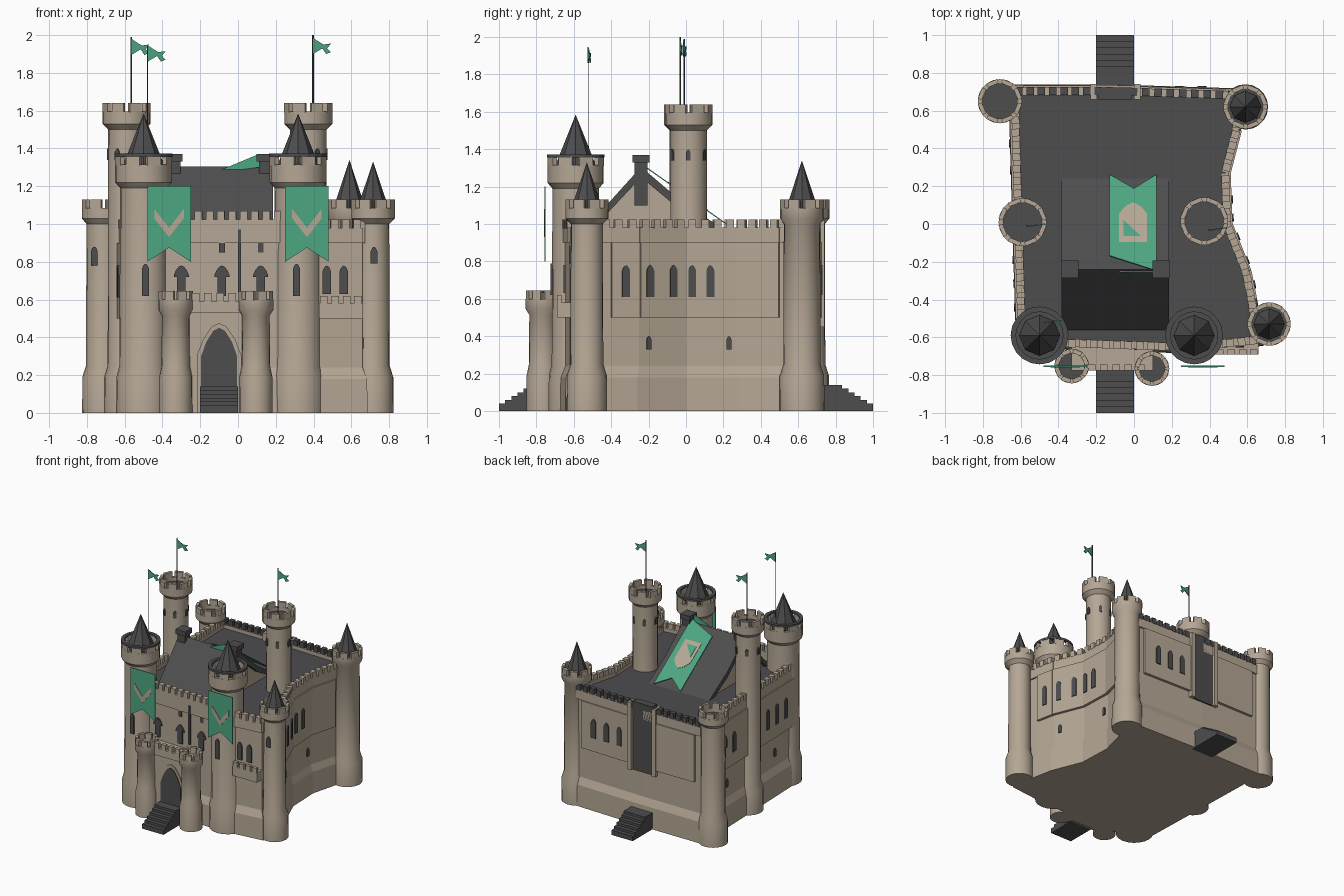
import bpy, bmesh, math
from mathutils import Matrix, Vector

if "Cube" in bpy.data.objects:
    bpy.data.objects.remove(bpy.data.objects["Cube"])

def material(name, rgb):
    m = bpy.data.materials.new(name)
    m.diffuse_color = (*rgb, 1)
    m.use_nodes = True
    m.node_tree.nodes["Principled BSDF"].inputs["Base Color"].default_value = m.diffuse_color
    return m

STONE = material("sandstone", (0.46, 0.385, 0.30))
SLATE = material("dark_slate", (0.075, 0.075, 0.078))
GREEN = material("banner_green", (0.075, 0.38, 0.22))

def finish(bm, name, mats, smooth=False):
    bmesh.ops.recalc_face_normals(bm, faces=bm.faces)
    me = bpy.data.meshes.new(name)
    bm.to_mesh(me)
    bm.free()
    ob = bpy.data.objects.new(name, me)
    bpy.context.collection.objects.link(ob)
    for m in mats:
        me.materials.append(m)
    if smooth:
        bpy.ops.object.select_all(action='DESELECT')
        ob.select_set(True)
        bpy.context.view_layer.objects.active = ob
        bpy.ops.object.shade_smooth_by_angle(angle=math.radians(35))
    return ob

def frame(x, y, z, deg):
    """Local x = along wall, local y = up, local z = outward at angle deg."""
    a = math.radians(deg)
    c, s = math.cos(a), math.sin(a)
    return Matrix(((-s, 0, c, x), (c, 0, s, y), (0, 1, 0, z), (0, 0, 0, 1)))

def prism(name, pts, mtx, depth, mat):
    bm = bmesh.new()
    f = bm.faces.new([bm.verts.new((p[0], p[1], 0)) for p in pts])
    ext = bmesh.ops.extrude_face_region(bm, geom=[f])
    for v in ext['geom']:
        if isinstance(v, bmesh.types.BMVert):
            v.co.z += depth
    bm.transform(mtx)
    return finish(bm, name, [mat])

def add_box(bm, mtx, lo, hi):
    size = [h - l for l, h in zip(lo, hi)]
    mid = [(h + l) / 2 for l, h in zip(lo, hi)]
    bmesh.ops.create_cube(bm, size=1, matrix=mtx @ Matrix.Translation(mid) @ Matrix.Diagonal((*size, 1)))

def box(name, lo, hi, mat):
    bm = bmesh.new()
    add_box(bm, Matrix(), lo, hi)
    return finish(bm, name, [mat])

def lathe(bm, profile, x, y, n):
    rings = []
    for r, z in profile:
        count = n if r > 0 else 1
        rings.append([bm.verts.new((x + r * math.cos(2 * math.pi * i / n),
                                    y + r * math.sin(2 * math.pi * i / n), z)) for i in range(count)])
    for a, b in zip(rings, rings[1:]):
        for i in range(n):
            j = (i + 1) % n
            q = [a[i % len(a)], a[j % len(a)], b[j % len(b)], b[i % len(b)]]
            bm.faces.new(list(dict.fromkeys(q)))

def arch(w, h, rise):
    """Pointed arch outline, base at v = 0."""
    return [(-w/2, 0), (w/2, 0), (w/2, h - rise), (w*0.36, h - rise*0.5), (w*0.16, h - rise*0.1),
            (0, h), (-w*0.16, h - rise*0.1), (-w*0.36, h - rise*0.5), (-w/2, h - rise)]

def window(x, y, z, deg, w=0.035, h=0.1):
    prism("window", arch(w, h, w * 0.7), frame(x, y, z, deg), 0.009, SLATE)

# ---------- towers ----------
def tower(name, x, y, r, base, crown, top, crown_h, cone=None):
    rim = top - 0.045
    bm = bmesh.new()
    lathe(bm, [(0, 0), (base, 0), (base * 0.99, 0.19), (r, 0.25), (r * 0.97, top - crown_h - 0.03),
               (crown, top - crown_h), (crown, rim), (crown - 0.025, rim),
               (crown - 0.025, rim - 0.03), (0, rim - 0.03)], x, y, 20)
    for f in bm.faces:   # tower floor is slate
        if f.calc_center_median().z < rim - 0.029 and all(abs(v.co.z - rim + 0.03) < 1e-4 for v in f.verts):
            f.material_index = 1
    finish(bm, name, [STONE, SLATE], True)
    bm = bmesh.new()
    w = crown * 0.26
    for i in range(8):
        add_box(bm, frame(x, y, rim, i * 45 + 22.5), (-w, -0.005, crown - 0.026), (w, 0.045, crown - 0.003))
    finish(bm, name + "_merlons", [STONE])
    if cone:
        bm = bmesh.new()
        cr = crown * 0.72
        lathe(bm, [(0, rim - 0.035), (cr, rim - 0.035), (cr, rim), (0, cone)], x, y, 8)
        finish(bm, name + "_cone_roof", [SLATE])

tower("back_left_tower", -0.71, 0.65, 0.095, 0.115, 0.117, 1.13, 0.10)
tower("back_right_tower", 0.59, 0.62, 0.10, 0.12, 0.117, 1.13, 0.10, 1.34)
tower("far_right_tower", 0.715, -0.53, 0.088, 0.108, 0.115, 1.13, 0.10, 1.33)
tower("left_keep_tower", -0.59, 0.01, 0.10, 0.12, 0.127, 1.64, 0.11)
tower("right_keep_tower", 0.372, 0.015, 0.10, 0.12, 0.127, 1.64, 0.11)
for nm, tx in (("front_left_tower", -0.50), ("front_right_tower", 0.318)):
    tower(nm, tx, -0.59, 0.128, 0.145, 0.15, 1.36, 0.14, 1.585)
    bm = bmesh.new()   # dark rim over the merlons
    lathe(bm, [(0.153, 1.355), (0.153, 1.372), (0.125, 1.372), (0.125, 1.355), (0.153, 1.355)], tx, -0.59, 20)
    bmesh.ops.remove_doubles(bm, verts=bm.verts, dist=1e-5)
    finish(bm, nm + "_rim", [SLATE])
tower("gate_left_tower", -0.33, -0.752, 0.075, 0.088, 0.092, 0.645, 0.10)
tower("gate_right_tower", 0.095, -0.765, 0.075, 0.088, 0.092, 0.645, 0.10)

# ---------- keep body ----------
OUT = [(-0.60, -0.63), (0.30, -0.66), (0.66, -0.62), (0.63, -0.40), (0.60, -0.25), (0.50, 0.0),
       (0.49, 0.27), (0.55, 0.50), (0.55, 0.69), (-0.10, 0.71), (-0.64, 0.71), (-0.62, 0.0)]
bm = bmesh.new()
levels = [(1.04, 0), (1.035, 0.18), (1.0, 0.24), (1.0, 0.95)]
rings = [[bm.verts.new((x * s, y * s, z)) for x, y in OUT] for s, z in levels]
for a, b in zip(rings, rings[1:]):
    for i in range(len(OUT)):
        j = (i + 1) % len(OUT)
        bm.faces.new((a[i], a[j], b[j], b[i]))
bm.faces.new(rings[0][::-1])
bm.faces.new(rings[-1]).material_index = 1
finish(bm, "keep_body", [STONE, SLATE])

def wall(i, t, z, out=0.0):
    """Frame and length for wall segment i at fraction t."""
    p, q = Vector(OUT[i]), Vector(OUT[(i + 1) % len(OUT)])
    d = q - p
    deg = math.degrees(math.atan2(-d.x, d.y))
    n = Vector((d.y, -d.x)).normalized()
    c = p.lerp(q, t) + n * out
    return (c.x, c.y, z, deg), d.length

# Parapets and merlons along every wall; the rear merlons are slate
for i in range(len(OUT)):
    args, length = wall(i, 0, 0.0)
    m = frame(*args)
    z = 1.025 if i == 0 else 0.98
    bm, bm2 = bmesh.new(), bmesh.new()
    add_box(bm, m, (0, 0.90, -0.03), (length, z, 0.012))
    n = max(2, round(length / 0.062))
    for k in range(n):
        u = (k + 0.5) * length / n
        add_box(bm2, m, (u - 0.02, z - 0.005, -0.028), (u + 0.02, z + 0.045, 0.014))
    finish(bm, "parapet", [STONE])
    finish(bm2, "parapet_merlons", [SLATE if i in (8, 9) else STONE])

# Overhanging upper wall panels on the right, back and left
bm = bmesh.new()
for i, t0, t1 in ((3, 0, 1), (4, 0, 1), (5, 0, 1), (6, 0, 1), (8, 0.1, 0.84), (9, 0.18, 0.9), (10, 0.1, 0.9), (11, 0.1, 0.9)):
    args, length = wall(i, 0, 0)
    add_box(bm, frame(*args), (t0 * length, 0.50, -0.02), (t1 * length, 0.90, 0.022))
finish(bm, "upper_wall_panels", [STONE])

# Right and left wall windows
for i, t in ((3, 0.5), (4, 0.2), (4, 0.7), (5, 0.12), (5, 0.48), (10, 0.2), (10, 0.4), (10, 0.6), (11, 0.3), (11, 0.5), (11, 0.7)):
    window(*wall(i, t, 0.61, 0.02)[0], 0.042, 0.17)
for i, t in ((4, 0.2), (5, 0.85), (10, 0.5), (11, 0.5)):
    window(*wall(i, t, 0.33)[0], 0.025, 0.07)
# Back wall windows and tall slate slot above the rear stairs
for x in (-0.52, -0.42, -0.32, 0.12, 0.24, 0.36):
    window(x, 0.722, 0.62, 90, 0.045, 0.16)
box("rear_slot", (-0.19, 0.66, 0.45), (-0.01, 0.722, 1.03), SLATE)
for x in (-0.23, 0.0):
    box("rear_slot_post", (x, 0.66, 0.45), (x + 0.035, 0.74, 1.02), STONE)

# Front windows
for x in (-0.30, -0.085, 0.12):
    y = -0.639 - (x + 0.6) * 0.0333 + 0.006
    window(x, y, 0.62, -90, 0.045, 0.15)
    prism("window_hood", arch(0.08, 0.06, 0.05), frame(x, y, 0.72, -90), 0.008, SLATE)
for x in (-0.085, 0.12):
    window(x, -0.648, 0.85, -90, 0.03, 0.07)
for x in (0.47, 0.56):
    window(x, -0.645, 0.63, -90, 0.045, 0.15)
for x, y, z, h in ((-0.49, -0.715, 0.62, 0.17), (0.31, -0.715, 0.62, 0.17), (0.72, -0.616, 0.79, 0.09),
                   (-0.76, 0.565, 0.78, 0.1), (0.65, -0.592, 0.34, 0.07)):
    window(x, y, z, -90, 0.035, h)
# Keep tower slits
for tx in (-0.59, 0.372):
    for deg in range(0, 360, 60):
        a = math.radians(deg)
        window(tx + 0.094 * math.cos(a), 0.012 + 0.094 * math.sin(a), 1.34, deg, 0.026, 0.06)
box("front_drain", (0.0, -0.668, 0.64), (0.016, -0.64, 0.97), SLATE)

# Low battlemented bay at front right
bm = bmesh.new()
add_box(bm, Matrix(), (0.43, -0.69, 0.50), (0.66, -0.60, 0.58))
for k in range(4):
    add_box(bm, Matrix(), (0.435 + k * 0.06, -0.69, 0.575), (0.475 + k * 0.06, -0.665, 0.62))
finish(bm, "front_bay", [STONE])

# ---------- gatehouse ----------
bm = bmesh.new()
add_box(bm, Matrix(), (-0.33, -0.75, 0), (0.10, -0.60, 0.54))
add_box(bm, Matrix(), (-0.33, -0.775, 0.53), (0.10, -0.60, 0.59))
for k in range(5):
    add_box(bm, Matrix(), (-0.245 + k * 0.065, -0.775, 0.585), (-0.205 + k * 0.065, -0.745, 0.635))
finish(bm, "gatehouse", [STONE])
outer, inner = arch(0.235, 0.475, 0.17), arch(0.19, 0.45, 0.15)
prism("gate_surround", outer, frame(-0.10, -0.75, 0, -90), 0.008, STONE)
prism("gate_door", inner, frame(-0.10, -0.757, 0, -90), 0.006, SLATE)

# Stairs at front and rear
for side, y_in in ((-1, 0.74), (1, 0.70)):
    bm = bmesh.new()
    for k in range(6):
        y_out = 1.0 - k * 0.033
        add_box(bm, Matrix(), (-0.2, min(side * y_in, side * y_out), 0),
                (0.0, max(side * y_in, side * y_out), 0.04 + k * 0.02))
    finish(bm, "front_stairs" if side < 0 else "rear_stairs", [SLATE])

# ---------- great hall roof ----------
prism("hall_gable", [(-0.53, 0.94), (0.19, 0.94), (0.0, 1.06), (-0.24, 1.27)], frame(-0.36, 0, 0, 0), 0.52, STONE)
prism("hall_roof", [(-0.57, 0.94), (-0.53, 0.94), (-0.24, 1.25), (0.0, 1.05), (0.19, 0.94), (0.24, 0.95),
                    (0.0, 1.10), (-0.24, 1.305)], frame(-0.385, 0, 0, 0), 0.57, SLATE)
for x in (-0.34, 0.145):
    box("chimney", (x - 0.035, -0.275, 1.1), (x + 0.035, -0.205, 1.34), SLATE)
    box("chimney_cap", (x - 0.046, -0.286, 1.33), (x + 0.046, -0.194, 1.37), SLATE)

# Roof banner with shield emblem, laid on the rear slope
Y = Vector((0, 0.51, -0.36)).normalized()
N = Vector((1, 0, 0)).cross(Y)
def on_roof(lift):
    o = Vector((0, -0.25, 1.325)) + N * lift
    return Matrix(((1, 0, N.x, o.x), (0, Y.y, N.y, o.y), (0, Y.z, N.z, o.z), (0, 0, 0, 1)))
def plan(pts):
    return [(x, (y + 0.25) / Y.y) for x, y in pts]
prism("roof_banner", plan([(-0.13, -0.17), (0.12, -0.25), (0.12, 0.26), (0, 0.185), (-0.13, 0.26)]), on_roof(0), 0.006, GREEN)
prism("roof_shield", plan([(-0.08, -0.10), (0.07, -0.10), (0.07, 0.05), (0.035, 0.09), (-0.005, 0.11),
                           (-0.045, 0.09), (-0.08, 0.05)]), on_roof(0.004), 0.005, STONE)
prism("roof_shield_mark", plan([(-0.055, -0.07), (0.035, -0.07), (-0.055, 0.015)]), on_roof(0.007), 0.005, GREEN)
prism("roof_banner_fold", [(-0.13, 1.27), (0.11, 1.30), (0.11, 1.37)], frame(0, -0.25, 0, -90), 0.006, GREEN)

# ---------- front banners ----------
for x in (-0.365, 0.365):
    prism("front_banner", [(-0.115, 0.80), (0, 0.875), (0.115, 0.80), (0.115, 1.20), (-0.115, 1.20)],
          frame(x, -0.75, 0, -90), 0.006, GREEN)
    prism("banner_chevron", [(0, 0.93), (0.078, 1.03), (0.078, 1.08), (0, 0.98), (-0.078, 1.08), (-0.078, 1.03)],
          frame(x, -0.755, 0, -90), 0.005, STONE)

# ---------- flags ----------
FLAG = [(0, 0.0), (0.05, 0.03), (0.07, 0.0), (0.095, 0.01), (0.075, 0.03), (0.095, 0.055), (0.055, 0.05), (0, 0.085)]
for x, y, z0, z1, r, fz in ((-0.565, -0.01, 1.56, 1.99, 0.005, 1.895), (0.397, -0.03, 1.56, 2.0, 0.005, 1.90),
                            (-0.478, -0.52, 1.30, 1.94, 0.0025, 1.86)):
    bm = bmesh.new()
    lathe(bm, [(0, z0), (r, z0), (r, z1), (0, z1)], x, y, 6)
    finish(bm, "flag_pole", [SLATE])
    prism("flag", FLAG, frame(x, y, fz, -82), 0.006, GREEN)
